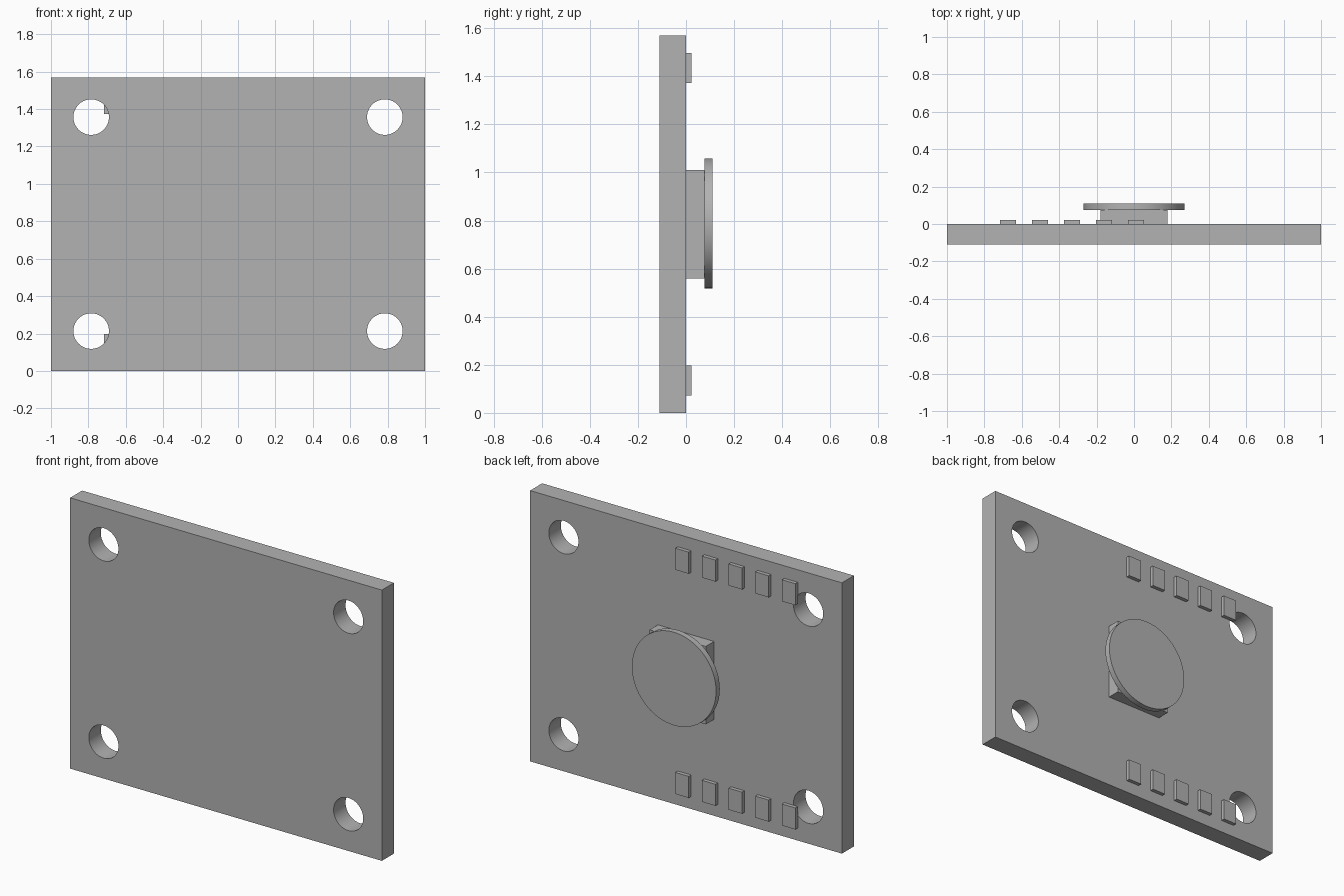
import bpy
import math

if "Cube" in bpy.data.objects:
    bpy.data.objects.remove(bpy.data.objects["Cube"], do_unlink=True)

W, H, T = 2.0, 1.57, 0.11       # board width, height, thickness
MID = H / 2

grey = bpy.data.materials.new("plain_grey")
grey.use_nodes = True
colour = (0.448, 0.448, 0.448, 1)
grey.diffuse_color = colour
grey.node_tree.nodes["Principled BSDF"].inputs["Base Color"].default_value = colour


def box(name, x, z, width, height, y0, y1):
    """Box centred on x and z, running from y0 to y1."""
    bpy.ops.mesh.primitive_cube_add(size=1, location=(x, (y0 + y1) / 2, z))
    ob = bpy.context.object
    ob.name = name
    ob.scale = (width, y1 - y0, height)
    bpy.ops.object.transform_apply(location=False, rotation=False, scale=True)
    ob.data.materials.append(grey)
    return ob


def disc(name, x, z, radius, y0, y1):
    """Cylinder along y."""
    bpy.ops.mesh.primitive_cylinder_add(
        vertices=64, radius=radius, depth=y1 - y0,
        location=(x, (y0 + y1) / 2, z), rotation=(math.pi / 2, 0, 0))
    ob = bpy.context.object
    ob.name = name
    ob.data.materials.append(grey)
    bpy.ops.object.shade_smooth_by_angle(angle=math.radians(30))
    return ob


# Board with four corner mounting holes
board = box("board", 0, MID, W, H, -T, 0)
for sx in (-1, 1):
    for sz in (-1, 1):
        cutter = disc("hole_cutter", sx * 0.785, MID + sz * 0.572, 0.095, -T - 0.1, 0.1)
        cutter.hide_render = True
        cut = board.modifiers.new("mounting_hole", 'BOOLEAN')
        cut.operation = 'DIFFERENCE'
        cut.solver = 'EXACT'
        cut.object = cutter
        bpy.ops.object.select_all(action='DESELECT')
        bpy.context.view_layer.objects.active = board
        board.select_set(True)
        bpy.ops.object.modifier_apply(modifier=cut.name)
        bpy.data.objects.remove(cutter, do_unlink=True)
bpy.ops.object.shade_smooth_by_angle(angle=math.radians(30))

# Sensor block with a round cap on the back
box("sensor_block", 0, MID, 0.36, 0.452, 0, 0.076)
disc("sensor_cap", 0, MID + 0.003, 0.27, 0.076, T)

# Two rows of solder pads
for row, sz in (("lower", -1), ("upper", 1)):
    for i in range(5):
        box(f"{row}_pad_{i + 1}", -0.674 + i * 0.171, MID + sz * 0.65,
            0.086, 0.125, 0, 0.022)
